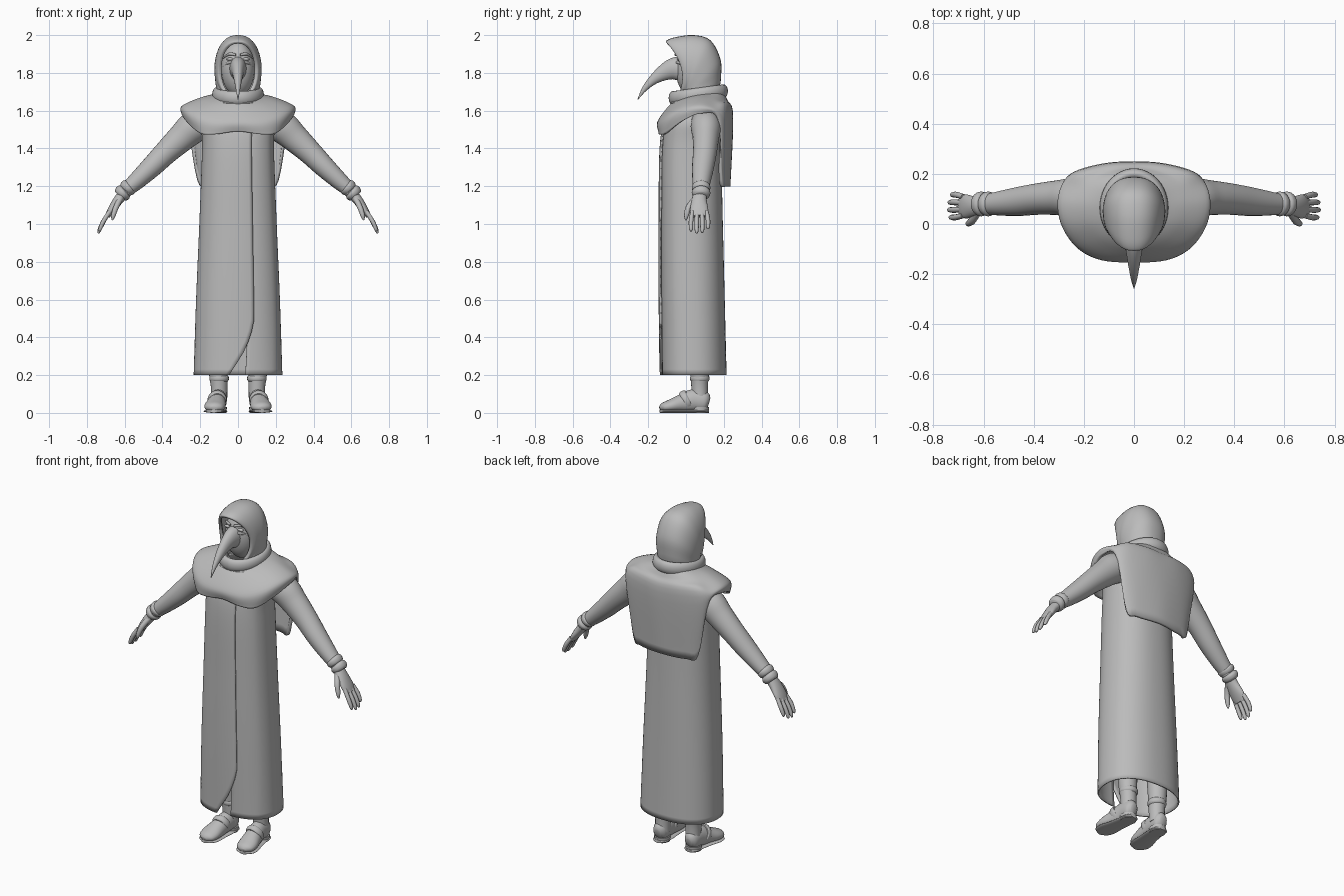
import bpy, bmesh
from math import sin, cos, pi, copysign, radians
from mathutils import Vector

cube = bpy.data.objects.get("Cube")
if cube:
    bpy.data.objects.remove(cube)

grey = bpy.data.materials.new("plain_grey")
grey.use_nodes = True
grey.diffuse_color = (0.5, 0.5, 0.5, 1)
grey.node_tree.nodes["Principled BSDF"].inputs["Base Color"].default_value = (0.5, 0.5, 0.5, 1)


def finish(name, bm, mirror=False, thickness=0):
    """Turn a bmesh into a smooth grey object."""
    bmesh.ops.recalc_face_normals(bm, faces=bm.faces)
    mesh = bpy.data.meshes.new(name)
    bm.to_mesh(mesh)
    bm.free()
    mesh.materials.append(grey)
    mesh.shade_smooth()
    mesh.set_sharp_from_angle(angle=radians(50))
    obj = bpy.data.objects.new(name, mesh)
    bpy.context.scene.collection.objects.link(obj)
    if thickness:
        shell = obj.modifiers.new("cloth", "SOLIDIFY")
        shell.thickness = thickness
        shell.offset = -1
    if mirror:
        obj.modifiers.new("other_side", "MIRROR")
    return obj


def spline(points, steps, closed=False):
    """Catmull-Rom curve through tuples of any length."""
    count = len(points)
    result = []
    for i in range(count if closed else count - 1):
        if closed:
            near = [points[(i + k) % count] for k in (-1, 0, 1, 2)]
        else:
            near = [points[min(max(i + k, 0), count - 1)] for k in (-1, 0, 1, 2)]
        for s in range(steps):
            t = s / steps
            result.append(tuple(
                b + t * (c - a + t * (2*a - 5*b + 4*c - d + t * (3*(b - c) + d - a))) / 2
                for a, b, c, d in zip(*near)))
    if not closed:
        result.append(tuple(points[-1]))
    return result


def loft(name, rings, closed=True, caps=False, **options):
    """Skin a list of equal point rings."""
    bm = bmesh.new()
    rows = [[bm.verts.new(p) for p in ring] for ring in rings]
    size = len(rows[0])
    for low, high in zip(rows, rows[1:]):
        for i in range(size if closed else size - 1):
            j = (i + 1) % size
            bm.faces.new((low[i], low[j], high[j], high[i]))
    if caps:
        bm.faces.new(rows[0])
        bm.faces.new(rows[-1])
    return finish(name, bm, **options)


def tube(name, points, across, sides=20, steps=5, floor=None, mirror=True):
    """Capped tube; points are x, y, z, radius along 'across', other radius."""
    path = spline(points, steps)
    rings = []
    for i, p in enumerate(path):
        tangent = (Vector(path[min(i + 1, len(path) - 1)][:3])
                   - Vector(path[max(i - 1, 0)][:3])).normalized()
        side = (across - tangent * across.dot(tangent)).normalized()
        other = tangent.cross(side)
        ring = []
        for k in range(sides):
            a = 2 * pi * k / sides
            v = Vector(p[:3]) + side * p[3] * cos(a) + other * p[4] * sin(a)
            if floor is not None:
                v.z = max(v.z, floor)
            ring.append(v)
        rings.append(ring)
    return loft(name, rings, caps=True, mirror=mirror)


def ellipsoid(name, centre, radii, mirror=False):
    bm = bmesh.new()
    bmesh.ops.create_uvsphere(bm, u_segments=32, v_segments=20, radius=1)
    for v in bm.verts:
        v.co = Vector(centre) + Vector(r * c for r, c in zip(radii, v.co))
    return finish(name, bm, mirror)


def power(value, exponent):
    return copysign(abs(value) ** exponent, value)


X, Y = Vector((1, 0, 0)), Vector((0, 1, 0))

# Robe: one wrapped sheet with an overlapping front edge and a slit at the hem
rings = []
levels = [(.2, .235, -.14, .215), (.6, .222, -.145, .205), (1, .205, -.145, .195),
          (1.4, .19, -.14, .185), (1.55, .19, -.11, .17), (1.65, .11, -.04, .13)]
for z, width, front, back in spline(levels, 8):
    slit = max(0, (.5 - z) / .3) ** 1.4
    start, end = .2 - .06 * slit, 2 * pi + .34 - .5 * slit
    ring = []
    for i in range(73):
        t = i / 72
        a = start + (end - start) * t
        tuck = 1 - .07 * max(0, 1 - t * 8)
        ring.append((width * tuck * power(sin(a), .88),
                     (front + back) / 2 - (back - front) / 2 * tuck * power(cos(a), .88), z))
    rings.append(ring)
loft("robe", rings, closed=False, thickness=.008)

# Shoulder cape: short in front and over the arms, long panel behind
# each station: rim x, y, z then hem x, y, z, from front to back
stations = [(0, -.152, 1.54, 0, -.145, 1.49), (.13, -.14, 1.54, .12, -.142, 1.475),
            (.225, -.09, 1.57, .2, -.11, 1.48), (.28, -.01, 1.61, .275, -.02, 1.545),
            (.297, .08, 1.625, .3, .08, 1.585), (.28, .16, 1.61, .27, .17, 1.55),
            (.235, .21, 1.59, .215, .19, 1.23), (.12, .242, 1.58, .15, .215, 1.2),
            (0, .25, 1.57, 0, .235, 1.2)]
columns = []
last = len(stations) - 1
for i, s in enumerate(stations):
    a = pi * i / last
    neck = Vector((.1 * sin(a), .07 - .12 * cos(a), 1.69 - .025 * cos(a)))
    rim, hem = Vector(s[:3]), Vector(s[3:])
    middle = (neck + rim) / 2 + Vector((0, 0, .012))
    columns.append(spline([tuple(p) for p in (neck, middle, rim, hem)], 6))
columns += [[(-x, y, z) for x, y, z in c] for c in columns[-2:0:-1]]
loft("shoulder_cape", [spline(row, 5, closed=True) for row in zip(*columns)], thickness=.018)

# Hood: rings fanned from the face opening over the head down to the neck
# each ring: throat y, z, crown y, z, half width, sideways recess
fan = [(-.045, 1.675, -.1, 1.955, .088, .055), (-.05, 1.66, -.105, 1.97, .105, .055),
       (-.035, 1.66, -.06, 1.988, .118, .045), (-.02, 1.66, .04, 2, .123, .02),
       (-.02, 1.66, .13, 1.972, .125, 0), (-.03, 1.65, .183, 1.87, .12, 0),
       (-.05, 1.65, .185, 1.77, .115, 0), (-.075, 1.65, .18, 1.71, .12, 0),
       (-.085, 1.64, .21, 1.67, .138, 0)]
rings = []
for ty, tz, cy, cz, width, recess in spline(fan, 5):
    ring = []
    for k in range(40):
        a = 2 * pi * k / 40
        ring.append((width * power(sin(a), .85),
                     (ty + cy) / 2 + (cy - ty) / 2 * cos(a) + recess * sin(a) ** 2,
                     (tz + cz) / 2 + (cz - tz) / 2 * cos(a)))
    rings.append(ring)
loft("hood", rings, thickness=.012)

# Cowl: soft roll of cloth around the neck
rings = []
for i in range(49):
    a = 2 * pi * i / 48
    ring = []
    for k in range(16):
        b = 2 * pi * k / 16
        spread = .022 * cos(b)
        ring.append(((.115 + spread) * sin(a), .065 - (.135 + spread) * cos(a),
                     1.685 - .018 * cos(a) + .036 * sin(b)))
    rings.append(ring)
loft("cowl", rings)

# Mask with curved beak, eyes and ridges
ellipsoid("mask", (0, .035, 1.82), (.088, .09, .145))
tube("beak", [(0, .0, 1.82, .05, .07), (0, -.06, 1.822, .042, .06), (0, -.11, 1.805, .032, .045),
              (0, -.17, 1.766, .022, .027), (0, -.22, 1.715, .012, .014),
              (0, -.255, 1.66, .002, .002)], X, mirror=False)
ellipsoid("eye", (.042, -.037, 1.873), (.02, .01, .008), mirror=True)
for name, drop in (("brow", 0), ("cheek_ridge", .045)):
    tube(name, [(.012, -.056, 1.895 - drop, .005, .007), (.045, -.042, 1.9 - drop, .006, .008),
                (.078, .0, 1.88 - drop, .003, .004)], Y, sides=10)

# Sleeves and rolled cuffs
tube("sleeve", [(.14, .1, 1.55, .07, .07), (.23, .105, 1.515, .08, .085),
                (.3, .105, 1.455, .07, .075), (.38, .1, 1.38, .063, .064),
                (.46, .09, 1.3, .058, .056), (.54, .082, 1.225, .048, .046),
                (.6, .078, 1.172, .038, .036)], Y, sides=24)
for shift in (0, .028):
    tube("cuff", [(.568 + shift, .08, 1.205 - shift, .036, .036),
                  (.578 + shift, .08, 1.196 - shift, .049, .045),
                  (.592 + shift, .08, 1.183 - shift, .046, .042),
                  (.6 + shift, .08, 1.175 - shift, .034, .032)], Y)

# Hands
tube("palm", [(.59, .078, 1.18, .032, .028), (.635, .07, 1.125, .04, .026),
              (.67, .07, 1.075, .048, .02), (.692, .07, 1.04, .04, .013)], Y)
for i, reach in enumerate((.9, 1, .97, .8)):
    y = .034 + .025 * i
    spread = (i - 1.5) * .005
    tube("finger", [(.68, y, 1.065, .011, .012),
                    (.68 + .035 * reach, y + spread, 1.065 - .055 * reach, .012, .012),
                    (.68 + .055 * reach, y + spread, 1.065 - .1 * reach, .01, .01),
                    (.68 + .058 * reach, y + spread, 1.065 - .115 * reach, .004, .004)],
         Y, sides=10, steps=4)
tube("thumb", [(.622, .05, 1.135, .016, .016), (.645, .015, 1.09, .016, .015),
               (.66, .002, 1.045, .012, .012), (.665, .0, 1.02, .004, .004)], Y, sides=10)

# Legs and boot tops
tube("leg", [(.1, .075, .06, .043, .043), (.1, .072, .14, .044, .044),
             (.105, .07, .3, .055, .055), (.1, .05, .9, .08, .08)], Y)
tube("boot_cuff", [(.1, .073, .165, .044, .044), (.1, .073, .175, .051, .051),
                   (.1, .073, .19, .051, .051), (.1, .073, .2, .044, .044)], Y)

# Shoes with sole, heel and strap
shoe = [(.102, .122, .055, .02, .025), (.103, .1, .06, .04, .055), (.105, .04, .065, .045, .06),
        (.113, -.02, .05, .049, .05), (.122, -.08, .036, .056, .036),
        (.126, -.12, .028, .046, .026), (.128, -.138, .022, .018, .012)]
tube("shoe", shoe, X, floor=.014)
tube("sole", [(x, y, .009, w * 1.08, .009) for x, y, z, w, h in shoe], X)
tube("heel", [(.103, .075, 0, .042, .045), (.103, .075, .03, .044, .047)], X, steps=2)
tube("strap", [(.111, -.014, .058, .045, .05), (.111, -.006, .062, .051, .055),
               (.11, .01, .07, .051, .055), (.11, .018, .074, .045, .05)], X, floor=.014)
